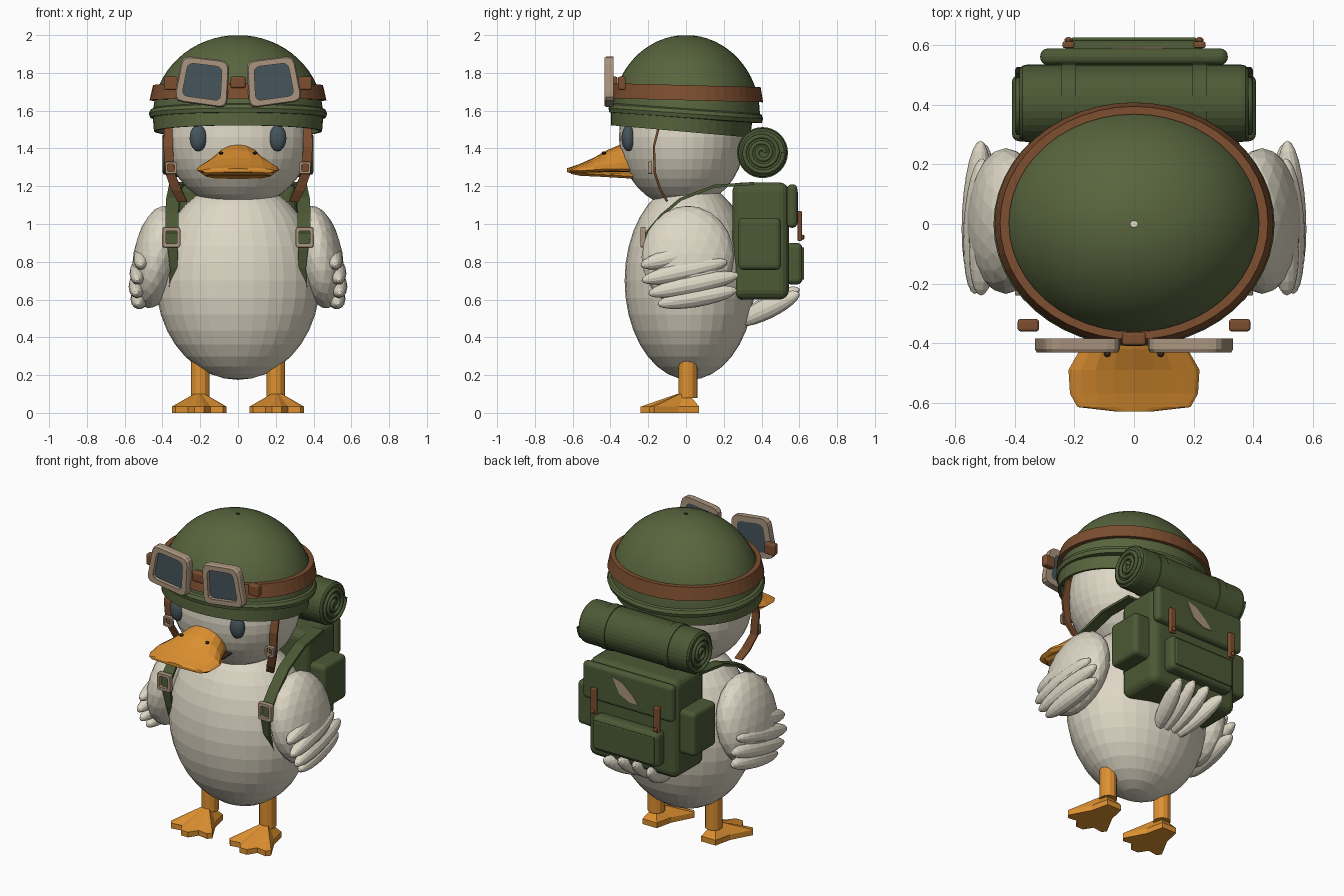
import bpy, bmesh, math
from mathutils import Vector, Matrix

if "Cube" in bpy.data.objects:
    bpy.data.objects.remove(bpy.data.objects["Cube"])


def material(name, rgb):
    m = bpy.data.materials.new(name)
    m.diffuse_color = (*rgb, 1)
    m.use_nodes = True
    m.node_tree.nodes["Principled BSDF"].inputs["Base Color"].default_value = m.diffuse_color
    return m


CREAM = material("cream", (0.73, 0.68, 0.56))
HELMET = material("helmet_green", (0.098, 0.13, 0.048))
PACK = material("pack_green", (0.072, 0.1, 0.036))
ORANGE = material("orange", (0.72, 0.28, 0.03))
BROWN = material("leather_brown", (0.2, 0.075, 0.028))
TAN = material("tan", (0.4, 0.3, 0.21))
SLATE = material("slate", (0.06, 0.09, 0.105))
DARK = material("dark_brown", (0.04, 0.02, 0.01))


def finish(name, bm, mat, bevel=0, smooth=False, segments=3):
    bmesh.ops.recalc_face_normals(bm, faces=bm.faces)
    me = bpy.data.meshes.new(name)
    bm.to_mesh(me)
    bm.free()
    ob = bpy.data.objects.new(name, me)
    bpy.context.collection.objects.link(ob)
    me.materials.append(mat)
    if bevel:
        b = ob.modifiers.new("bevel", 'BEVEL')
        b.width, b.segments = bevel, segments
    if smooth:
        for p in me.polygons:
            p.use_smooth = True
    return ob


def ellipsoid(name, loc, radii, mat, seg=32, rings=18, rot=None, ico=False, smooth=False):
    bm = bmesh.new()
    m = Matrix.Translation(loc) @ (rot or Matrix()) @ Matrix.Diagonal((*radii, 1))
    if ico:
        bmesh.ops.create_icosphere(bm, subdivisions=3, radius=1, matrix=m)
    else:
        bmesh.ops.create_uvsphere(bm, u_segments=seg, v_segments=rings, radius=1, matrix=m)
    return finish(name, bm, mat, smooth=smooth)


def feather(name, a, b, thick, wide):
    a, b = Vector(a), Vector(b)
    rot = (b - a).to_track_quat('Z', 'X').to_matrix().to_4x4()
    return ellipsoid(name, (a + b) / 2, (thick, wide, (b - a).length / 2), CREAM, 14, 12, rot)


def box(name, loc, size, mat, bevel=0.01, segments=3):
    bm = bmesh.new()
    bmesh.ops.create_cube(bm, size=1, matrix=Matrix.Translation(loc) @ Matrix.Diagonal((*size, 1)))
    return finish(name, bm, mat, bevel, segments=segments)


def loft(name, loops, mat, closed=False, caps=True, **kw):
    """Skin a list of equal-length point loops."""
    bm = bmesh.new()
    rows = [[bm.verts.new(p) for p in lp] for lp in loops]
    n = len(rows[0])
    for i in range(len(rows) - (0 if closed else 1)):
        r, q = rows[i], rows[(i + 1) % len(rows)]
        for k in range(n):
            bm.faces.new((r[k], r[(k + 1) % n], q[(k + 1) % n], q[k]))
    if caps and not closed:
        bm.faces.new(rows[0])
        bm.faces.new(rows[-1])
    return finish(name, bm, mat, **kw)


def revolve(name, profile, mat, squash=0.87, seg=48, tilt=0, y=0, closed=False, smooth=False):
    """Turn (radius, z) points about z, squash in y, tilt about the helmet centre."""
    c = Vector((0, y, 1.6))
    R = Matrix.Rotation(math.radians(tilt), 3, 'X')
    loops = [[c + R @ Vector((r * math.cos(t), r * squash * math.sin(t), z - 1.6))
              for t in (2 * math.pi * k / seg for k in range(seg))] for r, z in profile]
    return loft(name, loops, mat, closed=closed, caps=False, smooth=smooth)


def ribbon(name, pts, mat, thick=0.012):
    """Flat strap through (x, y, z, width) points, its width along x."""
    loops = []
    for i, (x, y, z, w) in enumerate(pts):
        a, b = pts[max(i - 1, 0)], pts[min(i + 1, len(pts) - 1)]
        n = Vector((0, a[2] - b[2], b[1] - a[1])).normalized() * thick / 2
        p, d = Vector((x, y, z)), Vector((w / 2, 0, 0))
        loops.append([p - d - n, p + d - n, p + d + n, p - d + n])
    return loft(name, loops, mat)


def rounded(corners, r):
    """Round the corners of an (x, z) polygon."""
    out = []
    for i, c in enumerate(corners):
        c, a, b = Vector(c), Vector(corners[i - 1]), Vector(corners[(i + 1) % len(corners)])
        p, q = c + (a - c).normalized() * r, c + (b - c).normalized() * r
        for t in (0, 0.33, 0.67, 1):
            out.append(p * (1 - t) ** 2 + c * 2 * t * (1 - t) + q * t * t)
    return out


def frame(name, corners, y0, y1, border, mat, r):
    """Rounded picture-frame ring lying in the xz plane."""
    o = rounded(corners, r)
    mid = sum(o, Vector((0, 0))) / len(o)
    f = 1 - border / max(abs(p.x - mid.x) for p in o)
    ring = lambda s, y: [((mid + (p - mid) * s).x, y, (mid + (p - mid) * s).y) for p in o]
    e = (y1 - y0) * 0.25
    loft(name, [ring(0.95, y0), ring(1, y0 + e), ring(1, y1), ring(f, y1), ring(f, y0)], mat, closed=True)
    return ring(f * 1.02, (y0 + y1) / 2), ring(f * 1.02, y1)


# Body and head
ellipsoid("body", (0, 0.02, 0.7), (0.435, 0.345, 0.525), CREAM)
ellipsoid("head", (0, -0.02, 1.46), (0.385, 0.335, 0.375), CREAM, 36, 20)

# Bill: half-round upper part and a thin lower part
def bill_section(y, w, top, bot):
    arc = [(w * math.cos(t), y, bot + 0.012 + (top - bot - 0.012) * math.sin(t) ** 1.2)
           for t in (math.pi * k / 10 for k in range(11))]
    return arc + [(-w * 0.9, y, bot), (w * 0.9, y, bot)]

loft("upper_bill", [bill_section(*s) for s in (
    (-0.28, 0.12, 1.44, 1.28), (-0.35, 0.15, 1.42, 1.28), (-0.42, 0.18, 1.39, 1.28),
    (-0.49, 0.22, 1.35, 1.275), (-0.57, 0.215, 1.315, 1.27), (-0.615, 0.19, 1.3, 1.27),
    (-0.63, 0.06, 1.295, 1.275))], ORANGE)
loft("lower_bill", [bill_section(*s) for s in (
    (-0.28, 0.13, 1.28, 1.24), (-0.45, 0.185, 1.28, 1.25), (-0.56, 0.195, 1.28, 1.255),
    (-0.61, 0.15, 1.28, 1.265))], ORANGE)
box("mouth_line", (0, -0.44, 1.277), (0.34, 0.28, 0.006), DARK, 0)

# Helmet: shell with a small vent hole, rolled brim, skirt and leather band
dome = [(0.012, 1.999)] + [(0.45 * math.sin(a), 1.575 + 0.425 * math.cos(a))
                           for a in (math.pi / 2 * k / 16 for k in range(1, 17))]
revolve("helmet_shell", dome, HELMET, smooth=True)
revolve("helmet_brim", [(0.44, 1.615), (0.462, 1.605), (0.472, 1.585), (0.465, 1.563), (0.43, 1.56)],
        HELMET, tilt=-4, closed=True)
revolve("helmet_skirt", [(0.452, 1.575), (0.445, 1.49), (0.43, 1.49), (0.43, 1.575)],
        HELMET, squash=0.83, tilt=-5, y=-0.02, closed=True)
revolve("helmet_band", [(0.45, 1.735), (0.468, 1.655), (0.43, 1.655), (0.42, 1.735)],
        BROWN, tilt=-1.5, closed=True)
box("goggle_bridge", (0, -0.385, 1.75), (0.08, 0.045, 0.06), BROWN)

for s, side in ((-1, "left"), (1, "right")):
    # Face
    ellipsoid(side + "_eye", (s * 0.21, -0.305, 1.455), (0.046, 0.036, 0.07), SLATE, 20, 12)
    ellipsoid(side + "_nostril", (s * 0.09, -0.435, 1.376), (0.012, 0.012, 0.008), DARK, 10, 6)

    # Goggles
    lens, back = frame(side + "_goggle_frame", [(s * 0.045, 1.862), (s * 0.295, 1.892),
                       (s * 0.342, 1.652), (s * 0.058, 1.612)], -0.432, -0.385, 0.042, TAN, 0.045)
    loft(side + "_goggle_lens", [lens, back], SLATE)
    box(side + "_goggle_clip", (s * 0.355, -0.34, 1.745), (0.072, 0.042, 0.07), BROWN)

    # Chin strap and buckle
    ribbon(side + "_chin_strap", [(s * 0.365, -0.14, 1.53, 0.05), (s * 0.37, -0.17, 1.41, 0.05),
           (s * 0.36, -0.165, 1.27, 0.05), (s * 0.325, -0.135, 1.18, 0.055),
           (s * 0.295, -0.1, 1.12, 0.05)], BROWN)
    frame(side + "_chin_buckle", [(s * 0.325, 1.33), (s * 0.385, 1.33), (s * 0.385, 1.265),
          (s * 0.325, 1.265)], -0.2, -0.18, 0.012, TAN, 0.012)

    # Wing with layered feathers
    ellipsoid(side + "_wing", (s * 0.43, 0.01, 0.825), (0.125, 0.245, 0.275), CREAM, ico=True,
              rot=Matrix.Rotation(s * math.radians(-10), 4, 'Y'))
    for i, (y0, z0, y1, z1, x) in enumerate((
            (-0.24, 0.78, 0.13, 0.87, 0.505), (-0.235, 0.7, 0.22, 0.8, 0.525),
            (-0.2, 0.63, 0.28, 0.73, 0.53), (-0.15, 0.575, 0.27, 0.65, 0.52))):
        feather(f"{side}_wing_feather_{i + 1}", (s * (x + 0.01), y0, z0),
                (s * (x - 0.015), y1, z1), 0.052, 0.05)

    # Leg
    bm = bmesh.new()
    bmesh.ops.create_cone(bm, cap_ends=True, segments=12, radius1=0.05, radius2=0.05, depth=0.24,
                          matrix=Matrix.Translation((s * 0.2, 0.01, 0.2)))
    finish(side + "_leg", bm, ORANGE)

    # Webbed foot: flat three-toed sole rising to the ankle
    sole = [(0.05, 0.07), (0.075, -0.04), (0.145, -0.17), (0.125, -0.195), (0.06, -0.185), (0.025, -0.24),
            (-0.025, -0.24), (-0.06, -0.185), (-0.125, -0.195), (-0.145, -0.17), (-0.075, -0.04), (-0.05, 0.07)]
    loft(side + "_foot", [[(s * 0.205 + x * k, y * k, z) for x, y in sole]
                          for z, k in ((0, 1), (0.033, 1), (0.1, 0.2))], ORANGE)

    # Shoulder strap and buckle
    ribbon(side + "_shoulder_strap", [(s * 0.31, 0.36, 1.215, 0.07), (s * 0.33, 0.15, 1.2, 0.07),
           (s * 0.345, -0.03, 1.13, 0.07), (s * 0.35, -0.13, 1.045, 0.07), (s * 0.35, -0.21, 0.95, 0.07),
           (s * 0.345, -0.215, 0.87, 0.055), (s * 0.34, -0.195, 0.77, 0.04),
           (s * 0.36, -0.13, 0.6, 0.015)], PACK, 0.016)
    frame(side + "_strap_buckle", [(s * 0.305, 0.985), (s * 0.4, 0.985), (s * 0.4, 0.875),
          (s * 0.305, 0.875)], -0.24, -0.215, 0.018, TAN, 0.015)

    # Pack side pocket, closing strap and stud
    box(side + "_side_pocket", (s * 0.345, 0.39, 0.895), (0.13, 0.225, 0.275), PACK, 0.025)
    box(side + "_pack_strap", (s * 0.22, 0.602, 0.99), (0.04, 0.022, 0.16), BROWN, 0.006)
    ellipsoid(side + "_pack_stud", (s * 0.22, 0.618, 0.93), (0.014, 0.01, 0.014), BROWN, 10, 6)

    # Spiral end and band of the bedroll
    cu = bpy.data.curves.new(side + "_bedroll_spiral", 'CURVE')
    cu.dimensions, cu.bevel_depth, cu.bevel_resolution = '3D', 0.013, 1
    sp = cu.splines.new('POLY')
    sp.points.add(60)
    for k, p in enumerate(sp.points):
        r, t = 0.012 + 0.1 * k / 60, 2 * math.pi * 3 * k / 60
        p.co = (s * 0.387, 0.405 + r * math.cos(t), 1.378 + r * math.sin(t), 1)
    ob = bpy.data.objects.new(side + "_bedroll_spiral", cu)
    cu.materials.append(PACK)
    bpy.context.collection.objects.link(ob)


def roll(name, profile):
    """Turn (x, radius) points about the bedroll axis."""
    loft(name, [[(x, 0.405 + r * math.cos(t), 1.378 + r * math.sin(t))
                 for t in (2 * math.pi * k / 32 for k in range(32))] for x, r in profile], PACK)


# Bedroll
roll("bedroll", [(-0.385, 0.115), (-0.375, 0.127), (-0.36, 0.13), (0.36, 0.13), (0.375, 0.127), (0.385, 0.115)])
for x in (-0.22, 0.22):
    roll("bedroll_band", [(x - 0.026, 0.128), (x - 0.026, 0.135), (x + 0.026, 0.135), (x + 0.026, 0.128)])

# Backpack body, top flap, front pocket and its flap
box("backpack", (0, 0.395, 0.91), (0.62, 0.3, 0.62), PACK, 0.05, 4)
box("backpack_flap", (0, 0.562, 1.095), (0.63, 0.055, 0.23), PACK, 0.025, 4)
box("front_pocket", (0, 0.572, 0.79), (0.46, 0.09, 0.22), PACK, 0.03, 4)
box("front_pocket_flap", (0, 0.618, 0.79), (0.42, 0.016, 0.17), PACK, 0.005)

# Plain cloth patch on the flap
patch = [(0.1, 1.17), (0.03, 1.15), (-0.04, 1.09), (-0.08, 1.04), (-0.02, 1.04), (0.05, 1.075)]
loft("flap_patch", [[(x, y, z) for x, z in patch] for y in (0.587, 0.594)], TAN)

# Tail feathers
for i, x in enumerate((-0.12, -0.04, 0.04, 0.12)):
    feather(f"tail_feather_{i + 1}", (x * 0.5, 0.26, 0.47), (x * 1.3, 0.6, 0.67 - abs(x) * 0.3), 0.055, 0.045)
